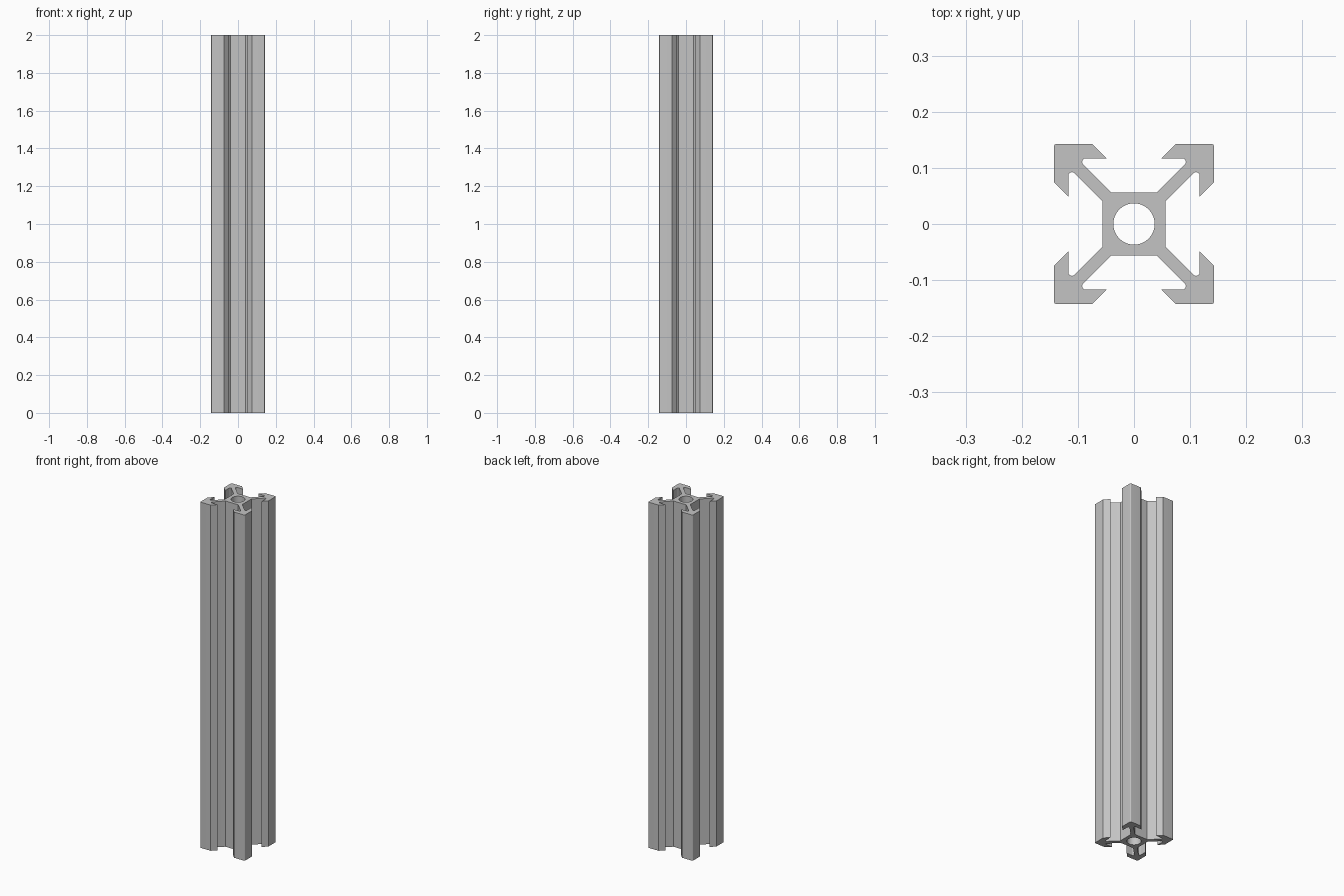
import bpy, bmesh
from math import cos, sin, radians, pi

cube = bpy.data.objects.get("Cube")
if cube:
    bpy.data.objects.remove(cube, do_unlink=True)

HEIGHT = 2.0
HALF = 0.1428        # outer half width
CORE = 0.0565        # half width of the square core
WEB = 0.0155         # offset of the web flank from the diagonal
LIP = 0.117          # underside of the slot lip
FILLET = 0.0065      # slot end radius
ROUND = 0.005        # outer corner radius
BORE = 0.0368


def arc(cx, cy, r, start, end, steps):
    angles = [radians(start + (end - start) * i / steps) for i in range(steps + 1)]
    return [(cx + r * cos(a), cy + r * sin(a)) for a in angles]


# Half of one arm, from the core out to the diagonal corner
half_arm = [(CORE - WEB, CORE)]
half_arm += arc(LIP - WEB - FILLET * (1 + 2 ** 0.5), LIP - FILLET, FILLET, -45, 90, 10)
half_arm += [(0.049, LIP), (0.075, HALF)]
half_arm += arc(HALF - ROUND, HALF - ROUND, ROUND, 90, 45, 4)

# Mirror across the diagonal, then turn four times round the axis
arm = half_arm + [(y, x) for x, y in reversed(half_arm[:-1])]
outline = []
for turn in range(4):
    outline += arm
    arm = [(y, -x) for x, y in arm]
bore = arc(0, 0, BORE, 0, 360, 48)[:-1]

# Fill the section and extrude it
bm = bmesh.new()
edges = []
for loop in (outline, bore):
    verts = [bm.verts.new((x, y, 0)) for x, y in loop]
    edges += [bm.edges.new((verts[i - 1], verts[i])) for i in range(len(verts))]
bmesh.ops.triangle_fill(bm, use_beauty=True, edges=edges, normal=(0, 0, 1))
result = bmesh.ops.extrude_face_region(bm, geom=bm.faces[:], use_keep_orig=True)
top = [g for g in result["geom"] if isinstance(g, bmesh.types.BMVert)]
bmesh.ops.translate(bm, verts=top, vec=(0, 0, HEIGHT))
bmesh.ops.recalc_face_normals(bm, faces=bm.faces[:])

mesh = bpy.data.meshes.new("slotted_rail")
bm.to_mesh(mesh)
bm.free()
rail = bpy.data.objects.new("slotted_rail", mesh)
bpy.context.collection.objects.link(rail)

# Plain aluminium grey
grey = bpy.data.materials.new("aluminium_grey")
grey.use_nodes = True
colour = (0.55, 0.55, 0.55, 1)
grey.diffuse_color = colour
grey.node_tree.nodes["Principled BSDF"].inputs["Base Color"].default_value = colour
mesh.materials.append(grey)

# Smooth the bore and fillets, keep the section edges crisp
bpy.ops.object.select_all(action="DESELECT")
rail.select_set(True)
bpy.context.view_layer.objects.active = rail
bpy.ops.object.shade_smooth_by_angle(angle=pi / 6)
